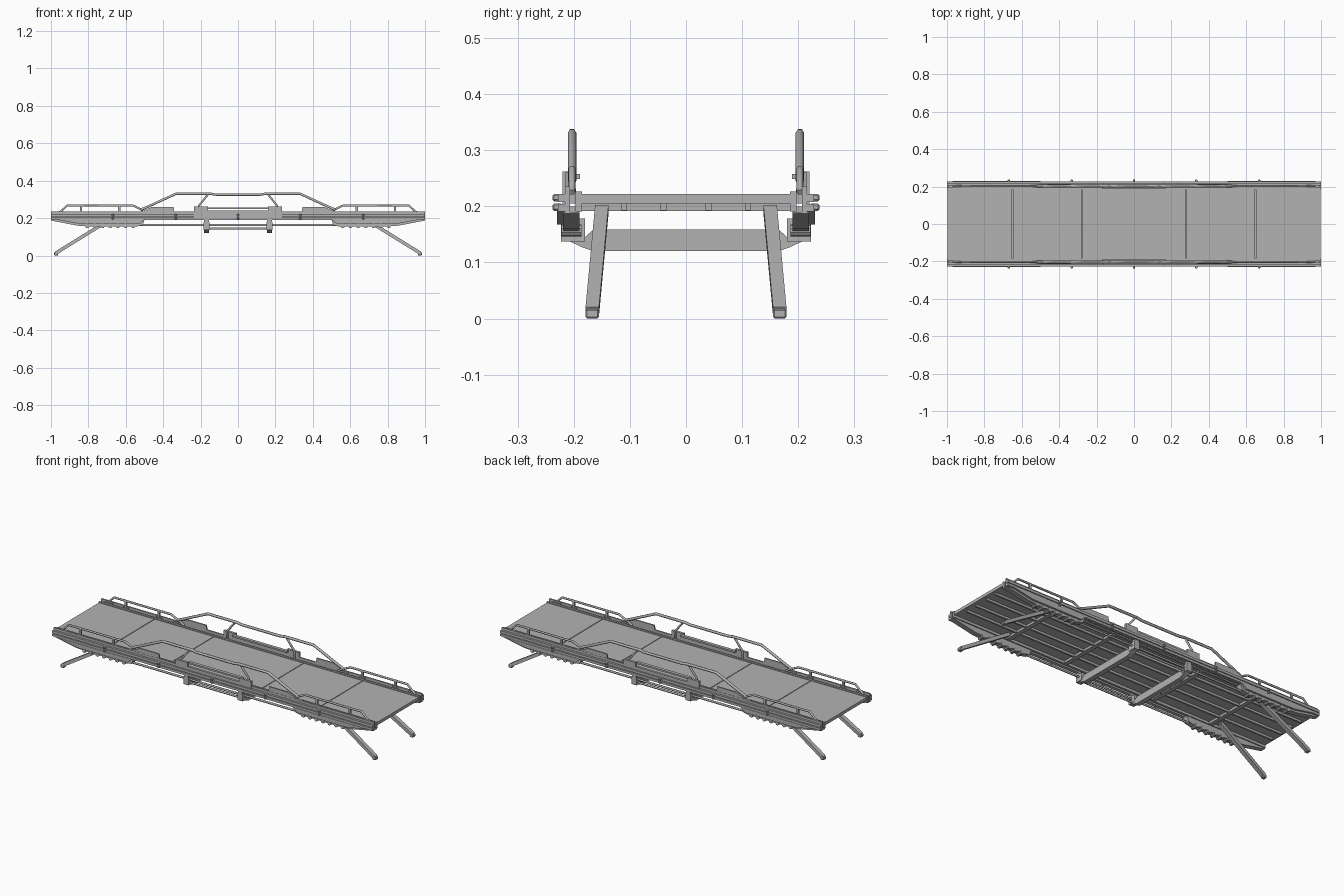
import bpy, bmesh
from mathutils import Vector

cube = bpy.data.objects.get("Cube")
if cube:
    bpy.data.objects.remove(cube)

grey = bpy.data.materials.new("steel grey")
grey.use_nodes = True
grey.diffuse_color = (0.45, 0.45, 0.45, 1)
grey.node_tree.nodes["Principled BSDF"].inputs["Base Color"].default_value = (0.45, 0.45, 0.45, 1)


def finish(name, bm):
    bmesh.ops.recalc_face_normals(bm, faces=bm.faces)
    me = bpy.data.meshes.new(name)
    bm.to_mesh(me)
    bm.free()
    me.materials.append(grey)
    ob = bpy.data.objects.new(name, me)
    bpy.context.collection.objects.link(ob)
    return ob


def mirror(ob, x=False, y=True):
    m = ob.modifiers.new("mirror", "MIRROR")
    m.use_axis = (x, y, False)
    m.use_mirror_merge = False
    return ob


def boxes(name, spans):
    """One object made of boxes, each given as x, y and z ranges."""
    bm = bmesh.new()
    for lo, hi in [(Vector(s[::2]), Vector(s[1::2])) for s in spans]:
        made = bmesh.ops.create_cube(bm, size=1)["verts"]
        for v in made:
            v.co = (lo + hi) / 2 + v.co * (hi - lo)
    return finish(name, bm)


def prism(name, pts, lo, hi, axis="y"):
    """Extrude an outline in (x, z) along y, or in (y, z) along x."""
    bm = bmesh.new()
    place = (lambda a, d, z: (a, d, z)) if axis == "y" else (lambda a, d, z: (d, a, z))
    face = bm.faces.new([bm.verts.new(place(a, lo, z)) for a, z in pts])
    out = bmesh.ops.extrude_face_region(bm, geom=[face])["geom"]
    shift = Vector(place(0, hi - lo, 0))
    for v in out:
        if isinstance(v, bmesh.types.BMVert):
            v.co += shift
    return finish(name, bm)


def tube(name, paths, radius, sides=1):
    """Bent tubes with mitred corners along polylines."""
    cu = bpy.data.curves.new(name, "CURVE")
    cu.dimensions = "3D"
    cu.bevel_depth = radius
    cu.bevel_resolution = sides
    cu.use_fill_caps = True
    for path in paths:
        sp = cu.splines.new("POLY")
        sp.points.add(len(path) - 1)
        for p, co in zip(sp.points, path):
            p.co = (*co, 1)
    tmp = bpy.data.objects.new(name, cu)
    bpy.context.collection.objects.link(tmp)
    me = bpy.data.meshes.new_from_object(tmp.evaluated_get(bpy.context.evaluated_depsgraph_get()))
    bpy.data.objects.remove(tmp)
    me.materials.clear()
    me.materials.append(grey)
    ob = bpy.data.objects.new(name, me)
    bpy.context.collection.objects.link(ob)
    return ob


# Deck panels with narrow seams, edge beams and the framing underneath
seams = [-1, -0.65, -0.28, 0.28, 0.65, 1]
boxes("deck_panels", [(a + 0.002, b - 0.002, -0.19, 0.19, 0.205, 0.222)
                      for a, b in zip(seams, seams[1:])])
boxes("deck_ribs", [(-0.98, 0.98, y - 0.005, y + 0.005, 0.193, 0.206)
                    for y in (-0.11, -0.04, 0.04, 0.11)])
boxes("deck_cross_beams", [(x - 0.012, x + 0.012, -0.19, 0.19, 0.192, 0.206)
                           for x in (-0.65, -0.28, 0.28, 0.65)])
mirror(boxes("deck_edge_beam", [(-1, 1, 0.185, 0.197, 0.191, 0.226)]))

# Double side rails with fixing bolts
mirror(boxes("side_rails", [(-1, 1, 0.207, 0.228, 0.208, 0.222),
                            (-1, 1, 0.207, 0.228, 0.191, 0.204),
                            (-1, 1, 0.207, 0.216, 0.19, 0.235)]))
bolts = mirror(boxes("rail_bolts", [(x - 0.006, x + 0.006, 0.22, 0.238, z, z + 0.013)
                                    for x in (-0.67, -0.333, 0, 0.333, 0.67)
                                    for z in (0.192, 0.209)]))
bevel = bolts.modifiers.new("round", "BEVEL")
bevel.width = 0.003
mirror(boxes("end_brackets", [(0.965, 0.995, 0.19, 0.21, 0.19, 0.2)]), x=True)

# Side pods below the rails, with hanging cleats
pod = [(0.5, 0.19), (0.51, 0.162), (0.54, 0.155), (0.8, 0.155), (0.86, 0.16), (1, 0.187), (1, 0.19)]
mirror(prism("side_pod", pod, 0.19, 0.219), x=True)
skirt = [(0.5, 0.192), (0.53, 0.168), (0.84, 0.168), (0.97, 0.192)]
mirror(prism("pod_skirt", skirt, 0.215, 0.23), x=True)
bm = bmesh.new()
for i in range(7):
    made = bmesh.ops.create_cone(bm, cap_ends=True, segments=10, radius1=0.011,
                                 radius2=0.011, depth=0.036)["verts"]
    for v in made:
        x, y, z = v.co
        v.co = (0.56 + i * 0.041 + x, 0.204 + z, 0.157 + y)
mirror(finish("pod_cleats", bm), x=True)

# Central side plates, the grab bar between them and outer step plates
mirror(boxes("centre_plates", [(0.16, 0.235, 0.207, 0.22, 0.19, 0.262)]), x=True)
mirror(boxes("centre_lower_plate", [(-0.16, 0.16, 0.207, 0.22, 0.19, 0.24)]))
mirror(boxes("centre_bar", [(-0.17, 0.17, 0.189, 0.207, 0.249, 0.258)]))
step = [(0.235, 0.23), (0.34, 0.235), (0.345, 0.26), (0.46, 0.26), (0.52, 0.235), (0.52, 0.23)]
mirror(prism("step_plates", step, 0.207, 0.215), x=True)

# Tall middle handrail with struts
Y = 0.203
mirror(tube("middle_handrail", [
    [(-0.52, Y, 0.245), (-0.48, Y, 0.262), (-0.33, Y, 0.331), (-0.15, Y, 0.331), (-0.12, Y, 0.326),
     (0.12, Y, 0.326), (0.15, Y, 0.331), (0.33, Y, 0.331), (0.48, Y, 0.262), (0.52, Y, 0.245)]], 0.0075))
mirror(tube("handrail_struts", [[(0.16, Y, 0.328), (0.21, Y, 0.265), (0.21, Y, 0.215)]], 0.006), x=True)

# Low end handrails and their posts
mirror(tube("end_handrail", [[(0.965, Y, 0.225), (0.945, Y, 0.238), (0.915, Y, 0.267),
                              (0.56, Y, 0.267), (0.5, Y, 0.238), (0.48, Y, 0.225)]], 0.006), x=True)
mirror(boxes("end_rail_posts", [(x - 0.006, x + 0.006, 0.198, 0.208, 0.21, 0.265)
                                for x in (0.635, 0.84)]), x=True)
mirror(boxes("post_feet", [(x - 0.015, x + 0.015, 0.196, 0.21, 0.205, 0.232)
                           for x in (0.53, 0.635, 0.84, 0.94)]), x=True)

# Underslung U-shaped cross frames, clamps and tie rods
half = [(0, 0.12), (0.165, 0.12), (0.185, 0.127), (0.223, 0.145), (0.223, 0.19),
        (0.207, 0.19), (0.207, 0.165), (0.18, 0.145), (0.165, 0.159), (0, 0.159)]
mirror(prism("cross_frame", half, 0.155, 0.182, "x"), x=True)
mirror(boxes("frame_clamps", [(0.153, 0.185, 0.18, 0.223, 0.137, 0.178)]), x=True)
mirror(tube("tie_rods", [[(-0.56, 0.203, 0.162), (0.56, 0.203, 0.162)],
                         [(-0.17, 0.203, 0.145), (0.17, 0.203, 0.145)]], 0.006))

# Splayed support legs with square feet
bm = bmesh.new()
top, foot = Vector((0.68, 0.15, 0.195)), Vector((0.974, 0.167, 0.013))
axis = (foot - top).normalized()
u = axis.cross(Vector((0, 1, 0))).normalized() * 0.009
w = Vector((0, 0.012, 0))
rings = []
for c in (top, foot):
    rings.append([bm.verts.new(c + a * u + b * w) for a, b in ((1, 1), (1, -1), (-1, -1), (-1, 1))])
for r in rings:
    bm.faces.new(r)
for i in range(4):
    j = (i + 1) % 4
    bm.faces.new((rings[0][i], rings[0][j], rings[1][j], rings[1][i]))
mirror(finish("support_leg", bm), x=True)
foot_ob = mirror(boxes("leg_foot", [(0.962, 0.984, 0.155, 0.179, 0, 0.017)]), x=True)
foot_ob.modifiers.new("round", "BEVEL").width = 0.003
